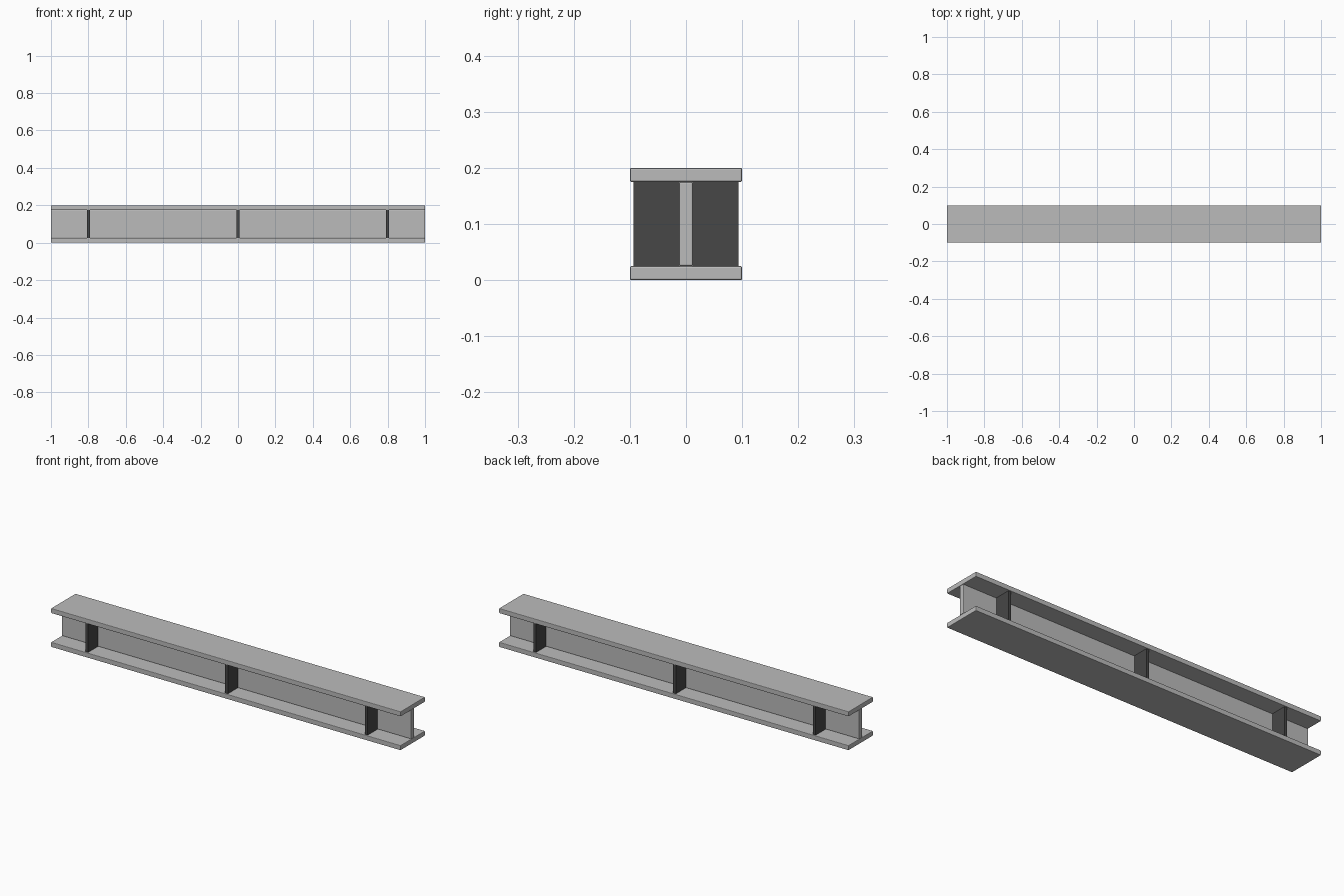
import bpy

if "Cube" in bpy.data.objects:
    bpy.data.objects.remove(bpy.data.objects["Cube"])


def material(name, r, g, b):
    m = bpy.data.materials.new(name)
    m.diffuse_color = (r, g, b, 1)
    m.use_nodes = True
    m.node_tree.nodes["Principled BSDF"].inputs["Base Color"].default_value = m.diffuse_color
    return m


steel = material("light_steel", 0.5, 0.5, 0.5)
dark = material("dark_steel", 0.063, 0.063, 0.063)


def box(name, centre, size, mat, bevel=0):
    bpy.ops.mesh.primitive_cube_add(size=1, location=centre)
    o = bpy.context.object
    o.name = name
    o.scale = size
    bpy.ops.object.transform_apply(location=False, rotation=False, scale=True)
    o.data.materials.append(mat)
    if bevel:
        mod = o.modifiers.new("edge_bevel", "BEVEL")
        mod.width = bevel
        mod.segments = 2
    return o


LENGTH, WIDTH, HEIGHT, PLATE = 2.0, 0.2, 0.2, 0.025

# Flanges and web
box("bottom_flange", (0, 0, PLATE / 2), (LENGTH, WIDTH, PLATE), steel, 0.003)
box("top_flange", (0, 0, HEIGHT - PLATE / 2), (LENGTH, WIDTH, PLATE), steel, 0.003)
box("web", (0, 0, HEIGHT / 2), (LENGTH, PLATE, HEIGHT - 2 * PLATE), steel, 0.003)

# Stiffener plates on both sides of the web
inner, outer = 0.012, 0.094
for x in (-0.8, 0, 0.8):
    for side, label in ((-1, "front"), (1, "back")):
        box(f"{label}_stiffener", (x, side * (inner + outer) / 2, HEIGHT / 2),
            (0.015, outer - inner, HEIGHT - 2 * PLATE), dark)
